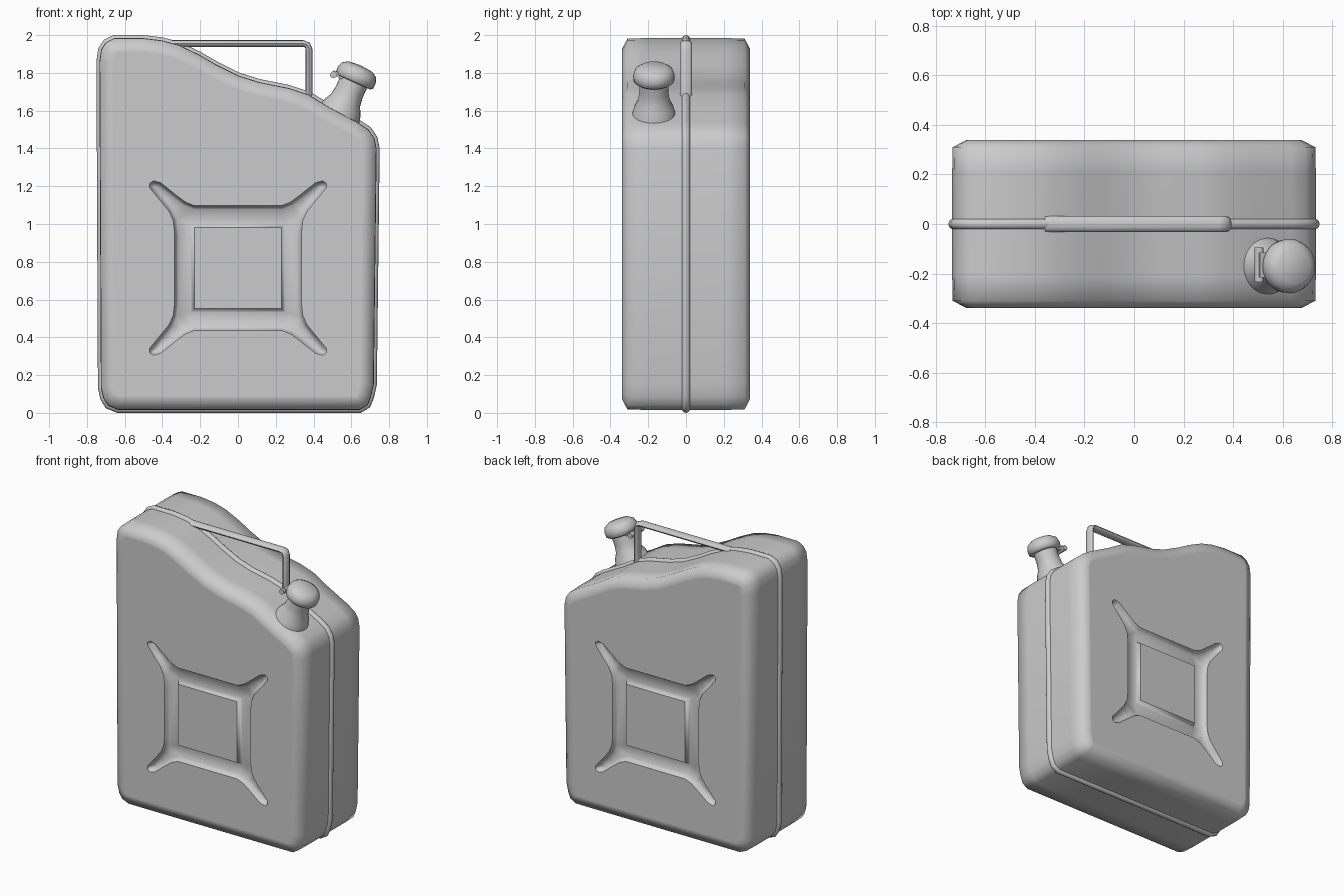
import bpy, bmesh
from math import sin, cos, pi, radians
from mathutils import Vector, Matrix

default = bpy.data.objects.get("Cube")
if default:
    bpy.data.objects.remove(default)

paint = bpy.data.materials.new("grey_paint")
paint.use_nodes = True
paint.diffuse_color = (0.6, 0.6, 0.6, 1)
paint.node_tree.nodes["Principled BSDF"].inputs["Base Color"].default_value = (0.6, 0.6, 0.6, 1)


def inset(points, d):
    """Move a counter-clockwise outline inwards by d."""
    result = []
    for i, p in enumerate(points):
        p = Vector(p)
        a = (p - Vector(points[i - 1])).normalized()
        b = (Vector(points[(i + 1) % len(points)]) - p).normalized()
        na, nb = Vector((-a.y, a.x)), Vector((-b.y, b.x))
        result.append(p + (na + nb) * d / (1 + na.dot(nb)))
    return result


def add_ring(bm, points):
    return [bm.verts.new(p) for p in points]


def outline_ring(bm, points, y, d):
    return add_ring(bm, [(p.x, y, p.y) for p in inset(points, d)])


def bridge(bm, a, b):
    n = len(a)
    for i in range(n):
        j = (i + 1) % n
        bm.faces.new((a[i], a[j], b[j], b[i]))


def loft(bm, rings, closed=False, caps=False):
    for a, b in zip(rings, rings[1:]):
        bridge(bm, a, b)
    if closed:
        bridge(bm, rings[-1], rings[0])
    if caps:
        bm.faces.new(rings[0])
        bm.faces.new(rings[-1])


def ring_edges(bm, ring):
    return [bm.edges.get((ring[i - 1], ring[i])) for i in range(len(ring))]


def fill_between(bm, outer, inner):
    edges = ring_edges(bm, outer) + ring_edges(bm, inner)
    bmesh.ops.triangle_fill(bm, edges=edges, use_beauty=True, normal=(0, -1, 0))


def finish(bm, name, angle=None, matrix=None):
    bmesh.ops.remove_doubles(bm, verts=bm.verts, dist=0.0001)
    bmesh.ops.recalc_face_normals(bm, faces=bm.faces)
    for f in bm.faces:
        f.smooth = True
    if matrix:
        bm.transform(matrix)
    mesh = bpy.data.meshes.new(name)
    bm.to_mesh(mesh)
    bm.free()
    mesh.materials.append(paint)
    if angle:
        mesh.set_sharp_from_angle(angle=radians(angle))
    obj = bpy.data.objects.new(name, mesh)
    bpy.context.collection.objects.link(obj)
    return obj


# Can silhouette, counter-clockwise from the bottom left corner
bottom = [(-.742, .13), (-.728, .07), (-.7, .025), (-.64, 0),
          (.65, 0), (.7, .03), (.72, .08), (.735, .15)]
shoulder = [(.75, 1.4), (.738, 1.46), (.705, 1.51), (.645, 1.55), (.487, 1.635),
            (.38, 1.7), (.275, 1.735), (.116, 1.767), (.01, 1.8), (-.11, 1.86),
            (-.2, 1.912), (-.307, 1.963), (-.4, 1.988), (-.5, 2)]
top_corner = [(-.66, 2), (-.71, 1.975), (-.74, 1.93), (-.75, 1.86)]
silhouette = bottom + shoulder + top_corner

# Pressed panel: one quarter of the four-armed recess, repeated around its centre
PANEL_Z = .767
quarter = [(.335, .18), (.343, .25), (.365, .3), (.41, .355), (.468, .425), (.468, .448),
           (.448, .462), (.41, .452), (.33, .388), (.28, .35), (.23, .33)]
recess, square = [], []
for sx, sz in ((1, 1), (-1, 1), (-1, -1), (1, -1)):
    part = [(sx * x, PANEL_Z + sz * z) for x, z in quarter]
    recess += part if sx * sz > 0 else part[::-1]
    square.append((sx * .23, PANEL_Z + sz * .215))

# Body: front half with its recess, mirrored to the back
bm = bmesh.new()
FRONT = -.34
shell = [outline_ring(bm, silhouette, y, d) for y, d in
         ((0, .016), (-.21, .016), (-.31, .018), (FRONT, .075), (FRONT, .09))]
loft(bm, shell)
groove = [outline_ring(bm, recess, FRONT + depth, d) for depth, d in
          ((0, 0), (.018, .009), (.032, .02))]
loft(bm, groove)
boss = [outline_ring(bm, square, FRONT + depth, -d) for depth, d in
        ((.032, .02), (.018, .008), (0, 0))]
loft(bm, boss)
fill_between(bm, shell[-1], groove[0])
fill_between(bm, groove[-1], boss[0])
bm.faces.new(boss[-1])
for e in ring_edges(bm, groove[0]) + ring_edges(bm, boss[-1]):
    e.smooth = False
body = finish(bm, "body")
mirror = body.modifiers.new("back_half", "MIRROR")
mirror.use_axis = (False, True, False)

# Welded seam around the middle
bm = bmesh.new()
SEAM = .022
loft(bm, [outline_ring(bm, silhouette, SEAM * sin(a), SEAM * (1 - cos(a)))
          for a in (k * pi / 5 for k in range(10))], closed=True)
finish(bm, "seam", 50)

# Carrying handle: oval bar swept along a bent path
bm = bmesh.new()
path = [Vector(p) for p in ((-.36, 1.955), (.345, 1.955), (.368, 1.948), (.376, 1.925), (.376, 1.66))]
rings = []
for i, p in enumerate(path):
    t = (path[min(i + 1, len(path) - 1)] - path[max(i - 1, 0)]).normalized()
    side = Vector((-t.y, t.x)) * .018
    rings.append(add_ring(bm, [(p.x + side.x * cos(a), .032 * sin(a), p.y + side.y * cos(a))
                               for a in (k * pi / 6 for k in range(12))]))
loft(bm, rings, caps=True)
finish(bm, "handle", 50)

# Spout and cap, turned about a tilted axis
tilt = Matrix.Translation((.545, -.17, 1.6)) @ Matrix.Rotation(radians(24), 4, "Y")


def turned(name, profile, angle):
    bm = bmesh.new()
    loft(bm, [add_ring(bm, [(r * cos(a), r * sin(a), h) for a in (k * pi / 12 for k in range(24))])
              for r, h in profile])
    finish(bm, name, angle, tilt)


turned("spout", [(.12, -.04), (.105, .02), (.084, .06), (.077, .11), (.078, .18)], 60)
turned("cap", [(0, .165), (.095, .165), (.108, .175), (.11, .205), (.1, .235), (.07, .255), (0, .262)], 50)

# Cap hinge: pin across the can and a tab to the cap
bm = bmesh.new()
bmesh.ops.create_cone(bm, cap_ends=True, segments=12, radius1=.018, radius2=.018, depth=.14)
finish(bm, "hinge_pin", 40, Matrix.Translation((.505, -.165, 1.79)) @ Matrix.Rotation(pi / 2, 4, "X"))
bm = bmesh.new()
bmesh.ops.create_cube(bm, size=1)
bmesh.ops.scale(bm, vec=(.06, .1, .025), verts=bm.verts)
finish(bm, "hinge_tab", 40, Matrix.Translation((.53, -.165, 1.79)) @ Matrix.Rotation(radians(24), 4, "Y"))
